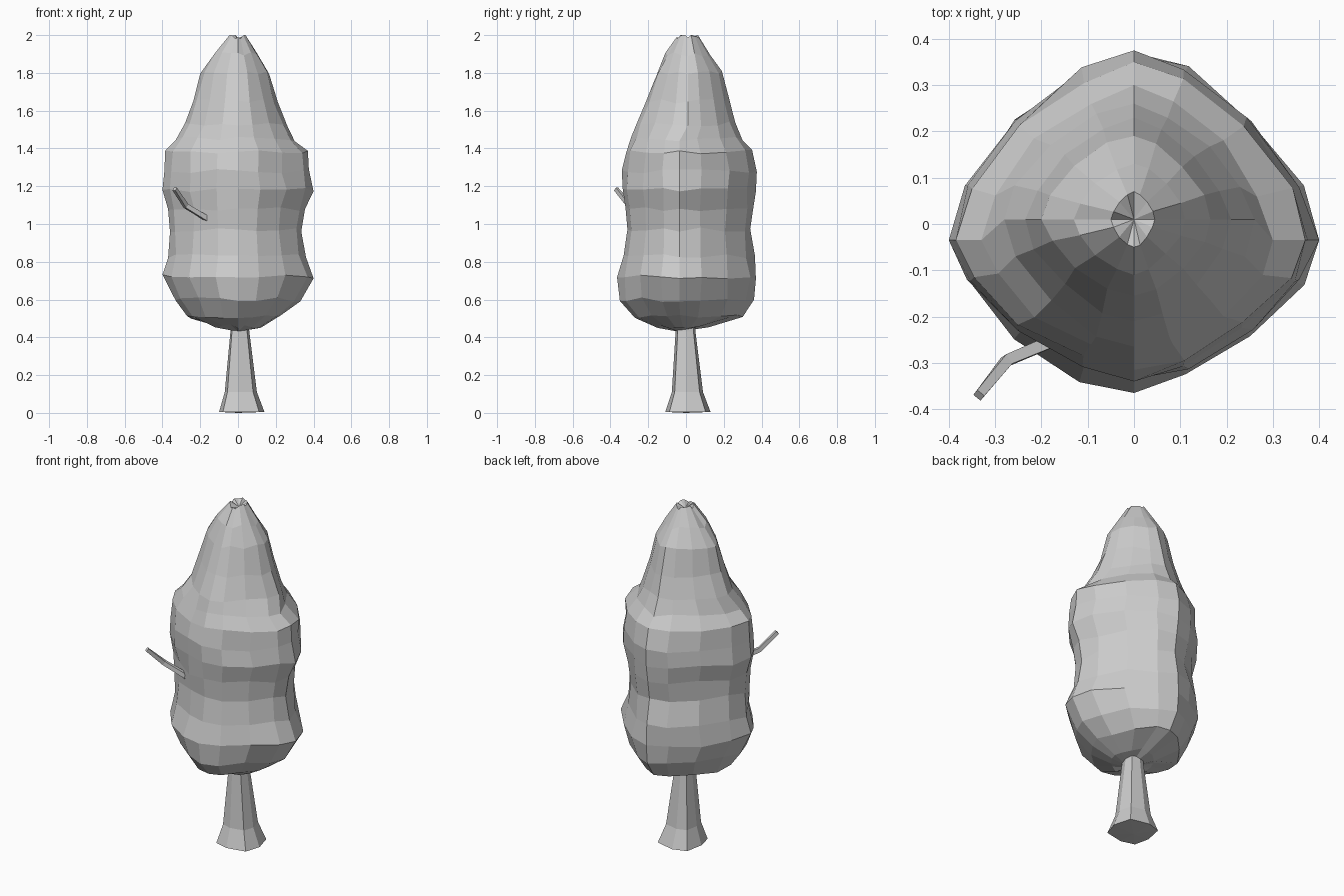
import bpy, math, random
from mathutils import Vector

if "Cube" in bpy.data.objects:
    bpy.data.objects.remove(bpy.data.objects["Cube"])

random.seed(4)


def make_object(name, verts, faces):
    mesh = bpy.data.meshes.new(name)
    mesh.from_pydata(verts, [], faces)
    mesh.update()
    obj = bpy.data.objects.new(name, mesh)
    bpy.context.collection.objects.link(obj)
    return obj


def loft(name, rings, bottom, top):
    """Skin equal-sized rings and close both ends with a fan to a centre point."""
    n = len(rings[0])
    verts = [v for ring in rings for v in ring] + [bottom, top]
    b, t, last = len(verts) - 2, len(verts) - 1, (len(rings) - 1) * n
    faces = [(r * n + i, r * n + (i + 1) % n, (r + 1) * n + (i + 1) % n, (r + 1) * n + i)
             for r in range(len(rings) - 1) for i in range(n)]
    faces += [(b, (i + 1) % n, i) for i in range(n)]
    faces += [(t, last + i, last + (i + 1) % n) for i in range(n)]
    return make_object(name, verts, faces)


def lobed_ring(z, left, right, front, back, sides, power, seam_y=0.0, jitter=0.0):
    """Ring with a separate reach in each direction; power > 1 pulls it to a diamond."""
    pts = []
    for i in range(sides):
        a = 2 * math.pi * i / sides
        c, s = round(math.cos(a), 6), round(math.sin(a), 6)
        x = math.copysign(abs(c) ** power, c) * (right if c > 0 else left)
        y = math.copysign(abs(s) ** power, s)
        y *= (back - seam_y) if s > 0 else (front + seam_y)
        k = 1 + random.uniform(-jitter, jitter) * (i % 4 != 0)
        pts.append((x * k, seam_y + y * k, z + random.uniform(-jitter, jitter) * 0.4))
    return pts


# Foliage: height, then reach to left, right, front, back
profile = [
    (0.46, .13, .12, .15, .12), (0.51, .27, .23, .27, .30),
    (0.60, .33, .33, .35, .36), (0.72, .40, .40, .365, .37),
    (0.83, .37, .36, .33, .365), (0.97, .36, .335, .31, .34),
    (1.08, .37, .355, .32, .355), (1.18, .40, .40, .335, .37),
    (1.28, .39, .375, .34, .375), (1.38, .385, .37, .315, .35),
    (1.45, .33, .30, .29, .30), (1.53, .28, .26, .265, .26),
    (1.65, .235, .21, .21, .23), (1.80, .20, .165, .155, .19),
    (1.90, .13, .11, .11, .13), (1.99, .05, .045, .05, .07)]
rings = []
for z, l, r, f, b in profile:
    seam = -0.035 * min(1, l / 0.3) if z < 1.5 else 0.01
    rings.append(lobed_ring(z, l, r, f, b, 16, 1.3, seam, 0.03))
loft("foliage", rings, (0, -0.04, 0.43), (0, 0.01, 1.97))

# Trunk: square-ish post that flares at the foot
levels = [(0.005, .10, .14, .11, .13), (0.11, .07, .10, .075, .09),
          (0.43, .04, .06, .055, .05), (0.60, .035, .05, .05, .045)]
trunk_rings = [lobed_ring(z, l, r, f, b, 8, 0.65) for z, l, r, f, b in levels]
loft("trunk", trunk_rings, (0, 0, 0.0), (0, 0, 0.6))

# Branch: thin four-sided twig with one bend
path = [Vector(p) for p in ((-.10, -.22, .99), (-.275, -.295, 1.095), (-.335, -.37, 1.185))]
branch_rings = []
for i, p in enumerate(path):
    d = (path[min(i + 1, 2)] - path[max(i - 1, 0)]).normalized()
    side = d.cross(Vector((0, 0, 1))).normalized()
    up = side.cross(d)
    rad = (0.02, 0.017, 0.014)[i]
    branch_rings.append([tuple(p + rad * (math.cos(a) * side + math.sin(a) * up))
                         for a in (math.pi / 4 + k * math.pi / 2 for k in range(4))])
branch = loft("branch", branch_rings, tuple(path[0]), tuple(path[2]))
branch.data.flip_normals()
